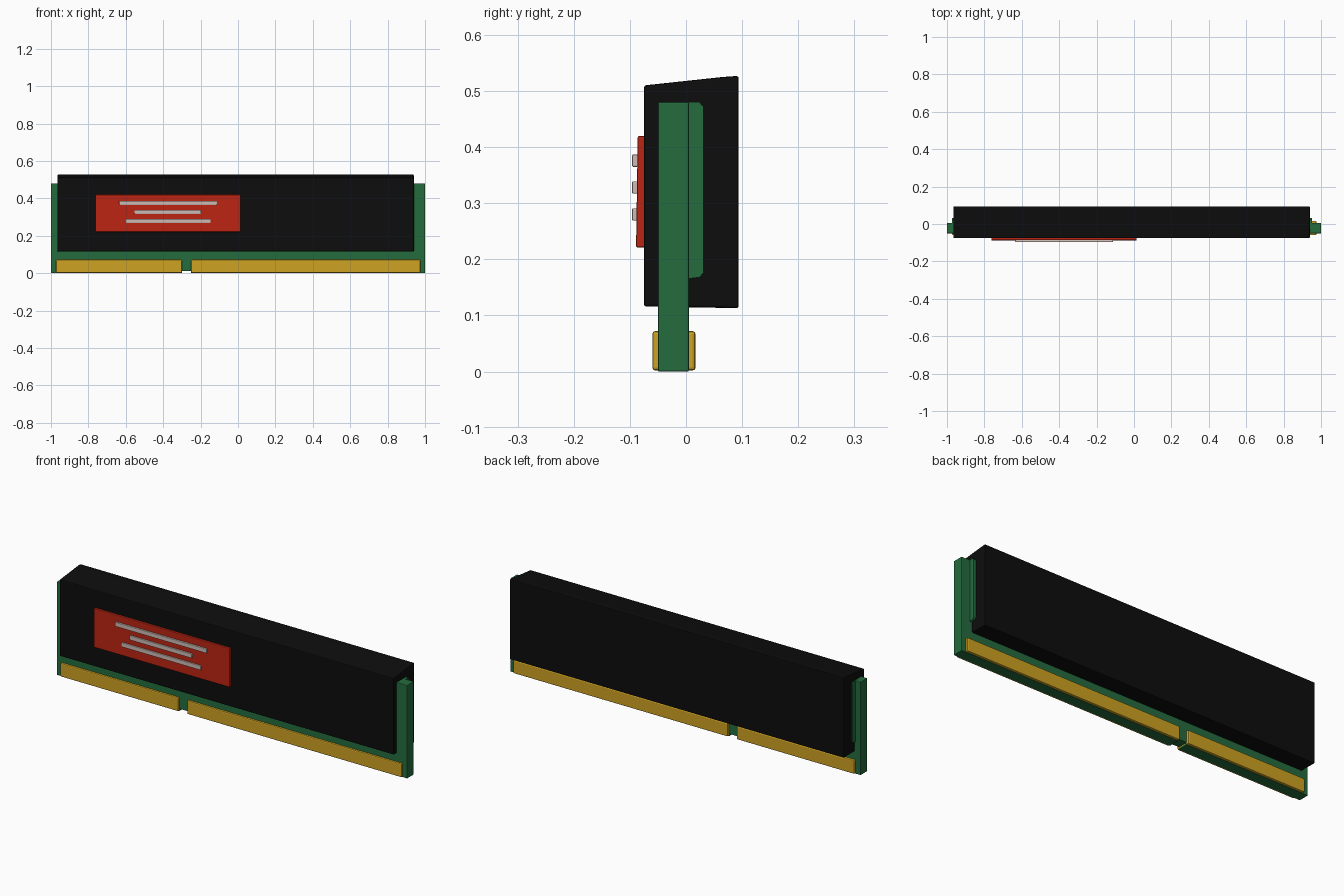
import bpy
import bmesh

if "Cube" in bpy.data.objects:
    bpy.data.objects.remove(bpy.data.objects["Cube"])


def material(name, rgb):
    m = bpy.data.materials.new(name)
    m.diffuse_color = (*rgb, 1)
    m.use_nodes = True
    m.node_tree.nodes["Principled BSDF"].inputs["Base Color"].default_value = m.diffuse_color
    return m


GREEN = material("board green", (0.018, 0.15, 0.047))
GOLD = material("contact gold", (0.62, 0.36, 0.016))
BLACK = material("heat spreader black", (0.004, 0.004, 0.004))
RED = material("label red", (0.50, 0.018, 0.006))
PALE = material("stripe pale grey", (0.62, 0.50, 0.46))


def prism(name, profile, axis, lo, hi, mat, bevel=0.0):
    """Extrude a 2D profile: axis 'x' takes (y, z) points, axis 'y' takes (x, z)."""
    bm = bmesh.new()

    def point(p, d):
        return (d, p[0], p[1]) if axis == "x" else (p[0], d, p[1])

    face = bm.faces.new([bm.verts.new(point(p, lo)) for p in profile])
    ext = bmesh.ops.extrude_face_region(bm, geom=[face])
    verts = [g for g in ext["geom"] if isinstance(g, bmesh.types.BMVert)]
    offset = (hi - lo, 0, 0) if axis == "x" else (0, hi - lo, 0)
    bmesh.ops.translate(bm, verts=verts, vec=offset)
    bmesh.ops.recalc_face_normals(bm, faces=bm.faces)
    mesh = bpy.data.meshes.new(name)
    bm.to_mesh(mesh)
    bm.free()
    mesh.materials.append(mat)
    ob = bpy.data.objects.new(name, mesh)
    bpy.context.collection.objects.link(ob)
    if bevel:
        mod = ob.modifiers.new("soft edges", "BEVEL")
        mod.width = bevel
        mod.segments = 2
    return ob


def box(name, x, y, z, mat, bevel=0.0):
    return prism(name, [(y[0], z[0]), (y[1], z[0]), (y[1], z[1]), (y[0], z[1])],
                 "x", x[0], x[1], mat, bevel)


# Circuit board with the keying notch in its lower edge
prism("circuit_board",
      [(-1, 0), (-0.30, 0), (-0.30, 0.012), (-0.25, 0.012), (-0.25, 0),
       (1, 0), (1, 0.48), (-1, 0.48)],
      "y", -0.05, 0.005, GREEN, 0.002)

# Raised chip layer behind the board, just showing at the spreader ends
prism("chip_layer",
      [(0.0, 0.165), (0.024, 0.168), (0.031, 0.176), (0.031, 0.472),
       (0.024, 0.48), (0.0, 0.48)],
      "x", -0.972, 0.953, GREEN)

# Gold edge contacts wrapping both sides of the board
for side, x in (("left", (-0.972, -0.30)), ("right", (-0.25, 0.975))):
    box("edge_contacts_" + side, x, (-0.06, 0.017), (0.002, 0.072), GOLD, 0.005)

# Heat spreader with a sloping, slightly curved top
prism("heat_spreader",
      [(-0.075, 0.116), (0.094, 0.113), (0.094, 0.527), (0.065, 0.525),
       (0.0, 0.518), (-0.075, 0.510)],
      "x", -0.966, 0.940, BLACK, 0.004)

# Red label plate on the front
prism("label_plate",
      [(-0.089, 0.221), (-0.07, 0.221), (-0.07, 0.42), (-0.086, 0.42)],
      "x", -0.762, 0.013, RED, 0.003)

# Raised decorative stripes on the label
for i, (x0, x1, z) in enumerate([(-0.635, -0.113, 0.376),
                                 (-0.553, -0.197, 0.328),
                                 (-0.600, -0.146, 0.280)]):
    box(f"label_stripe_{i + 1}", (x0, x1), (-0.096, -0.085),
        (z - 0.011, z + 0.011), PALE, 0.002)
